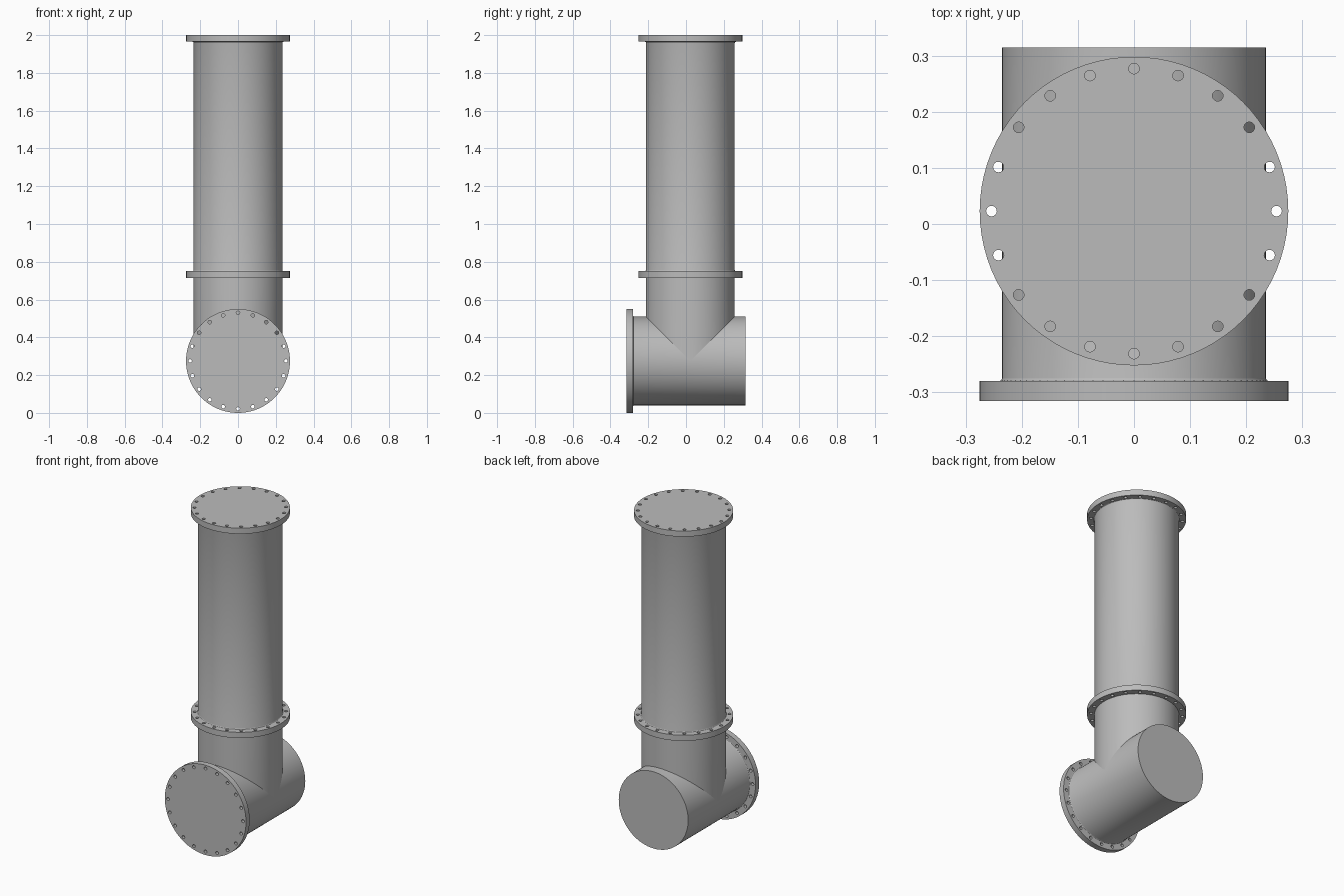
import bpy, bmesh, math
from mathutils import Matrix, Vector

cube = bpy.data.objects.get("Cube")
if cube:
    bpy.data.objects.remove(cube, do_unlink=True)

SEG = 80
PIPE_R, FLANGE_R, FLANGE_T = 0.235, 0.275, 0.035
BOLT_R, HOLE_R, HOLES = 0.254, 0.0095, 20
AXIS_Y, AXIS_Z = 0.023, 0.275      # riser axis, tee axis
FRONT, BACK = -0.315, 0.315
MID, TOP = 0.75, 2.0               # upper faces of the two riser flanges
WELD = 0.006

steel = bpy.data.materials.new("grey_steel")
steel.use_nodes = True
grey = (0.5, 0.5, 0.5, 1)
steel.diffuse_color = grey
steel.node_tree.nodes["Principled BSDF"].inputs["Base Color"].default_value = grey

UP = Matrix.Translation((0, AXIS_Y, 0))
# local z runs towards the back, local y runs up
ALONG = Matrix.Translation((0, 0, AXIS_Z)) @ Matrix.Rotation(math.radians(-90), 4, "X")


def add_object(name, mesh, matrix):
    mesh.transform(matrix)
    mesh.materials.clear()
    mesh.materials.append(steel)
    obj = bpy.data.objects.new(name, mesh)
    bpy.context.collection.objects.link(obj)
    bpy.ops.object.select_all(action="DESELECT")
    obj.select_set(True)
    bpy.context.view_layer.objects.active = obj
    bpy.ops.object.shade_smooth_by_angle(angle=math.radians(30))
    return obj


def circle(radius, n, cx=0, cy=0):
    return [(cx + radius * math.cos(math.tau * i / n),
             cy + radius * math.sin(math.tau * i / n)) for i in range(n)]


def pipe(name, z0, z1, matrix, weld_start=False, weld_end=False,
         cap_end=False, saddle=False):
    """Round pipe with optional weld fillets, end cap and mitred lower end."""
    arc = [(PIPE_R + WELD * (1 - math.sin(a)), WELD * (1 - math.cos(a)))
           for a in (0, math.pi / 6, math.pi / 3, math.pi / 2)]
    profile = [(r, z0 + d) for r, d in arc] if weld_start else [(PIPE_R, z0)]
    profile += [(r, z1 - d) for r, d in reversed(arc)] if weld_end else [(PIPE_R, z1)]
    bm = bmesh.new()
    rings = [[bm.verts.new((x, y, z)) for x, y in circle(r, SEG)] for r, z in profile]
    for low, high in zip(rings, rings[1:]):
        for i in range(SEG):
            j = (i + 1) % SEG
            bm.faces.new((low[i], low[j], high[j], high[i]))
    if saddle:
        for v in rings[0]:
            v.co.z += abs(v.co.y)
    if cap_end:
        bm.faces.new(rings[-1])
    mesh = bpy.data.meshes.new(name)
    bm.to_mesh(mesh)
    bm.free()
    return add_object(name, mesh, matrix)


def flange(name, z0, matrix):
    """Drilled disc extruded from a flat outline with bolt holes."""
    curve = bpy.data.curves.new(name + "_outline", "CURVE")
    curve.dimensions = "2D"
    curve.fill_mode = "BOTH"
    curve.extrude = FLANGE_T / 2
    outlines = [circle(FLANGE_R, SEG)]
    outlines += [circle(HOLE_R, 16, x, y) for x, y in circle(BOLT_R, HOLES)]
    for points in outlines:
        spline = curve.splines.new("POLY")
        spline.points.add(len(points) - 1)
        for p, (x, y) in zip(spline.points, points):
            p.co = (x, y, 0, 1)
        spline.use_cyclic_u = True
    helper = bpy.data.objects.new(name + "_outline", curve)
    mesh = bpy.data.meshes.new_from_object(helper)
    bpy.data.objects.remove(helper)
    bpy.data.curves.remove(curve)
    mesh.name = name
    bm = bmesh.new()
    bm.from_mesh(mesh)
    bmesh.ops.remove_doubles(bm, verts=bm.verts, dist=0.0001)
    bmesh.ops.recalc_face_normals(bm, faces=bm.faces)
    bm.to_mesh(mesh)
    bm.free()
    shift = Matrix.Translation(Vector((0, 0, z0 + FLANGE_T / 2)))
    return add_object(name, mesh, matrix @ shift)


# Tee: horizontal run with a closed back, and a mitred branch rising from it
pipe("tee_run", FRONT + FLANGE_T, BACK, ALONG, weld_start=True, cap_end=True)
pipe("tee_branch", AXIS_Z, MID - FLANGE_T, UP, saddle=True)

# Long riser between the two upper flanges
pipe("riser_pipe", MID, TOP - FLANGE_T, UP, weld_start=True, weld_end=True)

# Bolted flanges
flange("front_flange", FRONT, ALONG)
flange("middle_flange", MID - FLANGE_T, UP)
flange("top_flange", TOP - FLANGE_T, UP)
